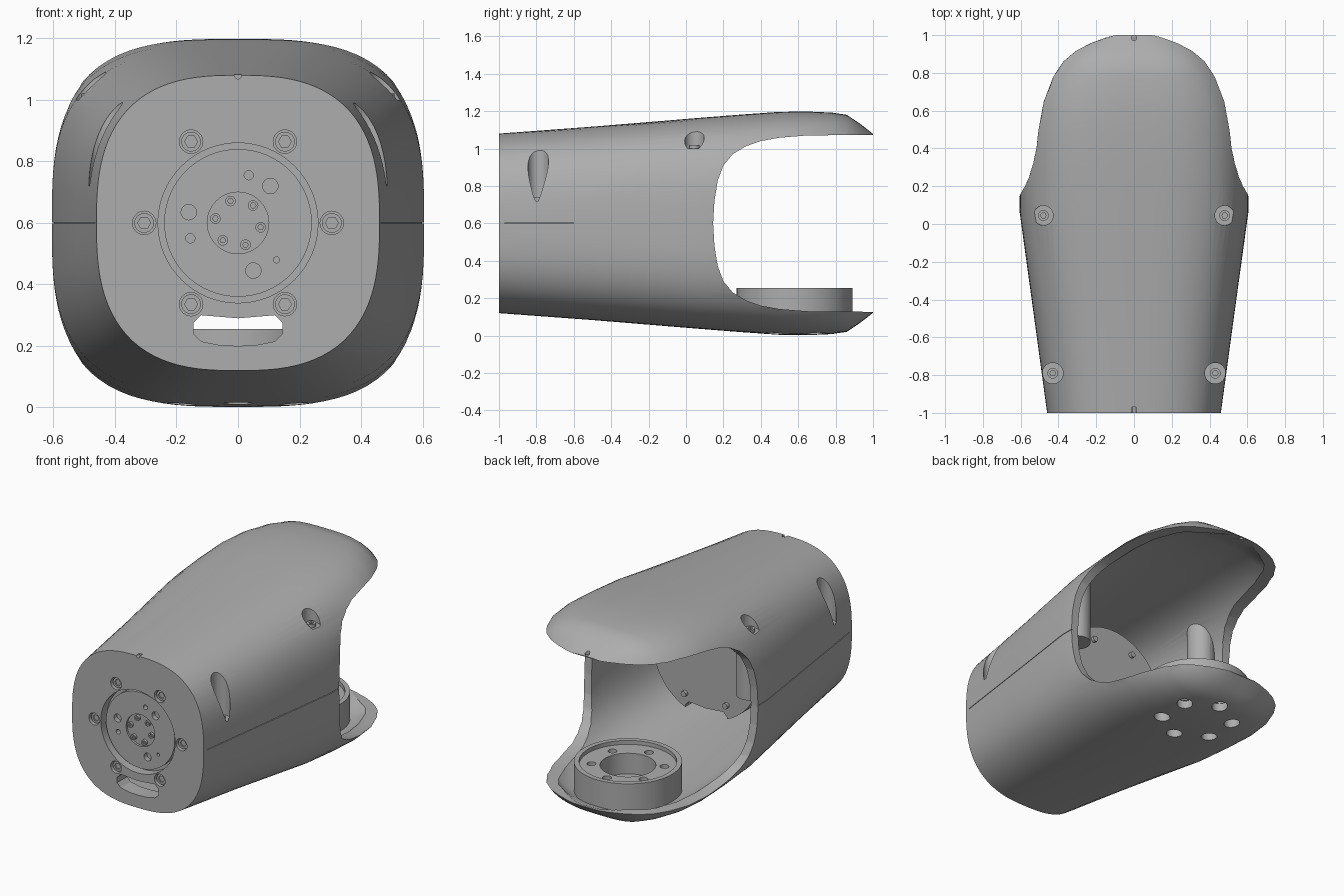
import bpy, bmesh, math
from mathutils import Vector

if "Cube" in bpy.data.objects:
    bpy.data.objects.remove(bpy.data.objects["Cube"])

grey = bpy.data.materials.new("satin_grey")
grey.use_nodes = True
COLOUR = (0.42, 0.42, 0.42, 1)
grey.diffuse_color = COLOUR
grey.node_tree.nodes["Principled BSDF"].inputs["Base Color"].default_value = COLOUR
MID = 0.6          # height of the long axis
RING_Y = 0.58      # centre of the bearing ring


def skin(name, rings):
    """Closed solid through a list of equal point loops."""
    bm = bmesh.new()
    loops = [[bm.verts.new(p) for p in ring] for ring in rings]
    n = len(loops[0])
    for lo, hi in zip(loops, loops[1:]):
        for i in range(n):
            bm.faces.new((lo[i], lo[(i + 1) % n], hi[(i + 1) % n], hi[i]))
    bm.faces.new(loops[0])
    bm.faces.new(loops[-1])
    bmesh.ops.recalc_face_normals(bm, faces=bm.faces)
    mesh = bpy.data.meshes.new(name)
    bm.to_mesh(mesh)
    bm.free()
    mesh.materials.append(grey)
    obj = bpy.data.objects.new(name, mesh)
    bpy.context.collection.objects.link(obj)
    return obj


def prism(name, pts, axis, lo, hi):
    """Extrude a flat outline along x, y or z."""
    def place(p, d):
        v = list(p)
        v.insert("xyz".index(axis), d)
        return Vector(v)
    return skin(name, [[place(p, d) for p in pts] for d in (lo, hi)])


def rod(name, c, r, axis, lo, hi, sides=32):
    turn = [2 * math.pi * i / sides for i in range(sides)]
    return prism(name, [(c[0] + r * math.cos(t), c[1] + r * math.sin(t)) for t in turn],
                 axis, lo, hi)


def circle(c, r, start, count=6):
    """Bolt-circle centres, start in degrees."""
    return [(c[0] + r * math.cos(math.radians(start) + 2 * math.pi * k / count),
             c[1] + r * math.sin(math.radians(start) + 2 * math.pi * k / count))
            for k in range(count)]


def cut(target, *tools):
    bpy.context.view_layer.objects.active = target
    for tool in tools:
        mod = target.modifiers.new("cut", 'BOOLEAN')
        mod.operation, mod.solver, mod.object = 'DIFFERENCE', 'EXACT', tool
        bpy.ops.object.modifier_apply(modifier=mod.name)
        bpy.data.objects.remove(tool)


# Casing stations: y, half width, half height, squareness
STATIONS = [(-1, .46, .48, 2.7), (-.5, .528, .517, 2.85), (.06, .605, .563, 3.1),
            (.3, .605, .582, 3.2), (.5, .603, .596, 3.2), (.65, .58, .598, 3.2),
            (.78, .525, .592, 3.2), (.86, .47, .58, 3.2), (.92, .42, .54, 3.2),
            (.96, .36, .51, 3.2), (1, .28, .478, 3.2)]


def station(y):
    for s, e in zip(STATIONS, STATIONS[1:]):
        if s[0] <= y <= e[0]:
            f = (y - s[0]) / (e[0] - s[0])
            return [u + (v - u) * f for u, v in zip(s, e)]


def section(y, a, b, n, sides=112):
    loop = []
    for i in range(sides):
        t = 2 * math.pi * i / sides
        c, s = math.cos(t), math.sin(t)
        r = (abs(c / a) ** n + abs(s / b) ** n) ** (-1 / n)
        loop.append((r * c, y, MID + r * s))
    return loop


# Casing and its hollow
casing = skin("casing", [section(*s) for s in STATIONS])
WALL = 0.05
inner = []
for y in (-.9, -.5, .06, .3, .5, .65, .78, .84):
    _, a, b, n = station(y)
    inner.append(section(y, a - WALL, b - WALL, n))
inner.append(section(1.03, .24, .455, 3.2))
hollow = skin("hollow", inner)

# Solid parts left inside the hollow: drive housing and screw posts
SCREWS = [(.43, -.79, .055, .72), (.48, .045, .052, 1.0)]
keep = [rod("housing", (0, MID), .37, 'y', -1.1, -.2, 64)]
for x, y, r, floor in SCREWS:
    for side in (-1, 1):
        keep.append(rod("post", (side * x, y), r + .03, 'z', MID, 1.3))
cut(hollow, *keep)
cut(casing, hollow)

# Fork opening between the two tongues
half = [(1.2, .475), (.65, .47), (.5, .458), (.4, .44), (.32, .412), (.25, .37),
        (.2, .31), (.17, .23), (.152, .12), (.145, 0)]
outline = [(y, MID + h) for y, h in half] + [(y, MID - h) for y, h in half[-2::-1]]
cut(casing, prism("opening", outline, 'x', -1, 1))

# Screw pockets, with a screw in each
for x, y, r, floor in SCREWS:
    for side in (-1, 1):
        cut(casing, rod("pocket", (side * x, y), r, 'z', floor, 1.3))
        screw = rod("casing_screw", (side * x, y), .028, 'z', floor - .01, floor + .02, 24)
        cut(screw, rod("socket", (side * x, y), .015, 'z', floor + .005, floor + .1, 6))

# Front flange recess, cable slot and bolt counterbores
cut(casing, rod("recess", (0, MID), .26, 'y', -1.1, -.94, 64))
right = [(0, .2), (.06, .203), (.12, .215), (.145, .24), (.145, .275), (.12, .3), (0, .29)]
slot = right + [(-x, z) for x, z in right[-2:0:-1]]
cut(casing, prism("slot", slot, 'y', -1.1, -.1))
for c in circle((0, MID), .305, 0):
    cut(casing, rod("counterbore", c, .038, 'y', -1.1, -.97))
    bolt = rod("front_bolt", c, .032, 'y', -.985, -.96, 24)
    cut(bolt, rod("socket", c, .021, 'y', -1.1, -.975, 6))

# Alignment notches and side seams
cut(casing, rod("notch", (0, .985), .014, 'z', 1.0, 1.2, 16),
    rod("notch", (0, 1.08), .012, 'y', -1.1, -.97, 16))
for side in (-1, 1):
    path = [(side * x, y) for x, y in
            ((.455, -.97), (.598, .06), (.598, .2), (.7, .2), (.7, -.97))]
    cut(casing, prism("seam", path, 'z', MID - .002, MID + .002))

# Output flange with its holes, hub and bolts
flange = rod("output_flange", (0, MID), .24, 'y', -.975, -.92, 64)
for x, z, r in ((-.16, .635, .025), (.105, .72, .025), (.05, .445, .025),
                (.035, .755, .015), (-.155, .55, .015), (.125, .48, .01)):
    cut(flange, rod("hole", (x, z), r, 'y', -1.1, -.945, 24))
cut(flange, rod("hub_recess", (0, MID), .1, 'y', -1.1, -.962, 48))
for c in circle((0, MID), .075, 49):
    bolt = rod("hub_bolt", c, .017, 'y', -.978, -.95, 20)
    cut(bolt, rod("socket", c, .009, 'y', -1.1, -.97, 6))
for c in circle((0, MID), .29, 0):
    rod("housing_bolt", c, .018, 'y', -.21, -.18, 16)

# Bearing ring on the lower tongue
ring = rod("bearing_ring", (0, RING_Y), .31, 'z', .06, .255, 80)
cut(ring, rod("lip", (0, RING_Y), .28, 'z', .23, .4, 80),
    rod("bore", (0, RING_Y), .16, 'z', .1, .4, 64))
for c in circle((0, RING_Y), .21, 30):
    cut(ring, rod("hole", c, .026, 'z', .12, .4, 20))
    cut(ring, rod("hole", c, .047, 'z', -.1, .1, 24))
    cut(casing, rod("hole", c, .047, 'z', -.1, .15, 24))

# Smooth curved faces, keep edges sharp
bpy.ops.object.select_all(action='DESELECT')
for obj in bpy.context.collection.objects:
    if obj.type == 'MESH' and obj.data.materials and obj.data.materials[0] == grey:
        obj.select_set(True)
        bpy.context.view_layer.objects.active = obj
bpy.ops.object.shade_smooth_by_angle(angle=math.radians(28))
